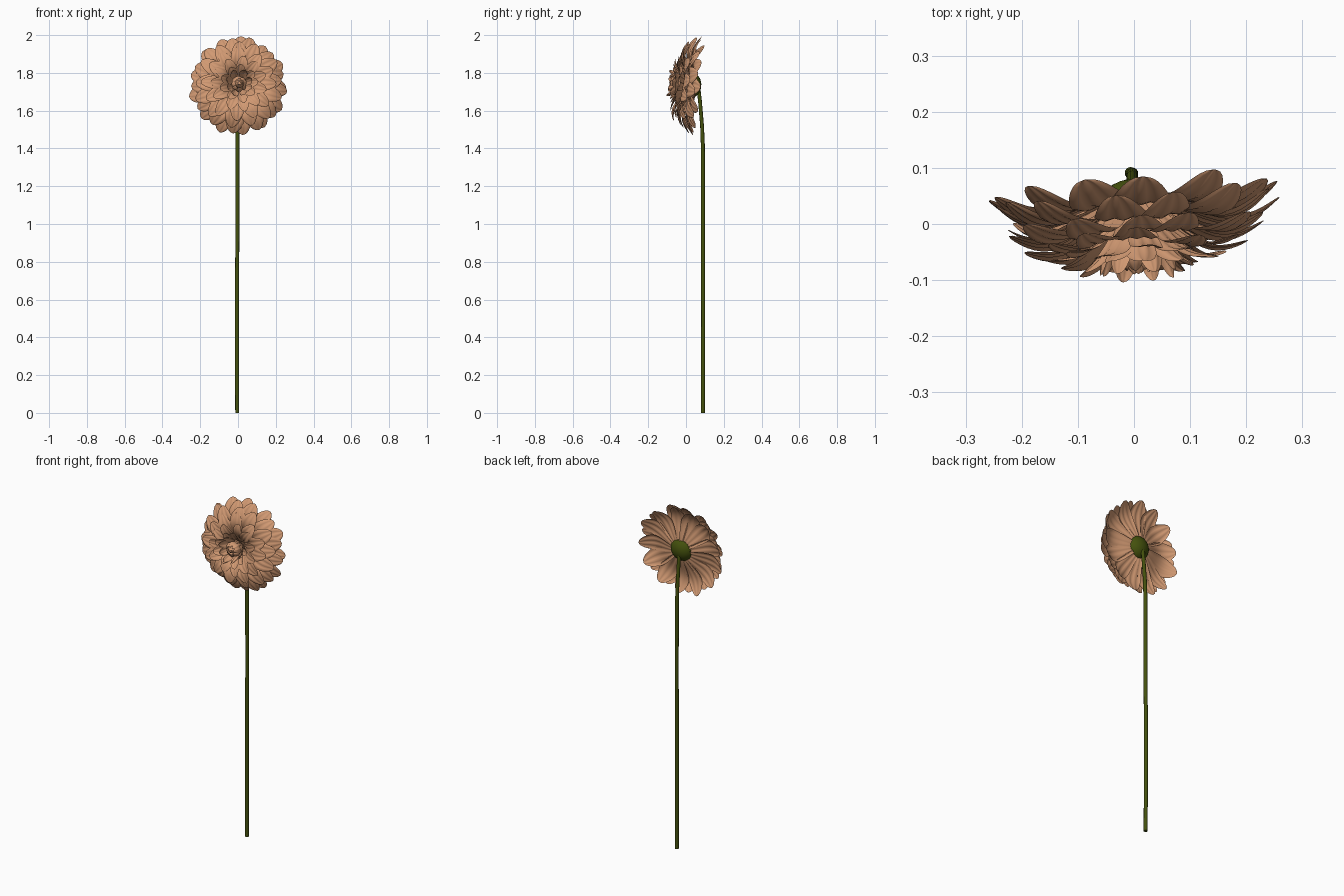
import bpy, bmesh, math, random
from mathutils import Matrix, Vector

if "Cube" in bpy.data.objects:
    bpy.data.objects.remove(bpy.data.objects["Cube"])

random.seed(4)


def material(name, rgb):
    m = bpy.data.materials.new(name)
    m.diffuse_color = (*rgb, 1)
    m.use_nodes = True
    m.node_tree.nodes["Principled BSDF"].inputs["Base Color"].default_value = m.diffuse_color
    return m


PEACH = material("peach petal", (0.64, 0.32, 0.17))
GREEN = material("stem green", (0.058, 0.082, 0.004))

# flower axis is local +Z; it faces -y, tipped slightly upwards
HEAD = (Matrix.Translation((0.003, 0.0, 1.737)) @ Matrix.Rotation(math.radians(3), 4, 'Z')
        @ Matrix.Rotation(math.radians(84), 4, 'X'))


def finish(bm, name, mat, matrix=Matrix()):
    me = bpy.data.meshes.new(name)
    bm.to_mesh(me)
    bm.free()
    me.materials.append(mat)
    for p in me.polygons:
        p.use_smooth = True
    ob = bpy.data.objects.new(name, me)
    ob.matrix_world = matrix
    bpy.context.collection.objects.link(ob)
    return ob


def petal(bm, ang, base, tip, bulge, width, cup, roll):
    """One ridged petal from base to tip, both (radius, height); bulge bows it back at the tip."""
    nt, ns = 14, 12
    (r0, h0), (r1, h1) = base, tip
    dr, dh = r1 - r0, h1 - h0
    length = math.hypot(dr, dh)
    n_r, n_h = -dh / length, dr / length

    def spine(t):
        b = bulge * math.sin(math.pi * max(t, 0) ** 1.45)
        return r0 + dr * t + n_r * b, h0 + dh * t + n_h * b

    rot = Matrix.Rotation(ang, 3, 'Z')
    grid = []
    for i in range(nt + 1):
        t = 1 - (1 - i / nt) ** 1.5          # rows crowd towards the rounded tip
        r, h = spine(t)
        ra, ha = spine(t - 0.01)
        rb, hb = spine(t + 0.01)
        tl = math.hypot(rb - ra, hb - ha)
        nr, nh = -(hb - ha) / tl, (rb - ra) / tl
        swell = 0.35 + 0.65 * math.sin(min(t / 0.66, 1) * math.pi / 2) ** 1.3
        end = math.sqrt(max(0.0, 1 - (max(0, t - 0.60) / 0.40) ** 1.9))
        w = width * 0.5 * max(swell * end, 0.03)
        row = []
        for j in range(ns + 1):
            s = j / ns * 2 - 1
            off = cup * w * s * s + roll * w * s
            off += 0.05 * w * math.cos(s * 3 * math.pi)
            row.append(bm.verts.new(rot @ Vector((r + nr * off, w * s, h + nh * off))))
        grid.append(row)
    for a, b in zip(grid, grid[1:]):
        for j in range(ns):
            bm.faces.new((a[j], b[j], b[j + 1], a[j + 1]))


# petal rings: name, count, base, tip, bulge, width, cup, jitter
RINGS = [
    ("outer_petals", 13, (0.035, -0.050), (0.264, -0.062), 0.036, 0.104, -0.05, 0.009),
    ("second_petals", 13, (0.035, -0.040), (0.260, -0.038), 0.040, 0.098, -0.05, 0.012),
    ("third_petals", 13, (0.035, -0.030), (0.238, 0.000), 0.037, 0.088, 0.00, 0.012),
    ("fourth_petals", 12, (0.032, -0.020), (0.200, 0.036), 0.030, 0.078, 0.06, 0.011),
    ("fifth_petals", 11, (0.030, -0.010), (0.152, 0.060), 0.018, 0.064, 0.15, 0.009),
    ("sixth_petals", 9, (0.028, 0.000), (0.106, 0.078), 0.006, 0.054, 0.30, 0.008),
    ("inner_petals", 8, (0.032, 0.005), (0.074, 0.092), -0.006, 0.042, 0.40, 0.006),
    ("bud_petals", 8, (0.036, 0.010), (0.022, 0.082), -0.014, 0.036, 0.45, 0.005),
    ("bud_centre_petals", 6, (0.022, 0.020), (0.008, 0.088), -0.008, 0.026, 0.45, 0.004),
]
for k, (name, count, base, tip, bulge, width, cup, jit) in enumerate(RINGS):
    bm = bmesh.new()
    for i in range(count):
        ang = math.tau * (i + 0.5 * (k % 2) + random.uniform(-0.13, 0.13)) / count + k * 0.07
        end = (tip[0] + random.uniform(-jit, jit * 0.3), tip[1] + random.uniform(-jit, jit))
        petal(bm, ang, base, end, bulge, width * random.uniform(0.93, 1.07), cup,
              random.uniform(-0.12, 0.2))
    finish(bm, name, PEACH, HEAD)

# core that closes the heart of the flower
bm = bmesh.new()
bmesh.ops.create_uvsphere(bm, u_segments=20, v_segments=12, radius=1,
                          matrix=Matrix.Translation((0, 0, 0.01)) @ Matrix.Diagonal((0.03, 0.03, 0.055, 1)))
finish(bm, "flower_core", PEACH, HEAD)

# green domed receptacle behind the petals (front half removed)
bm = bmesh.new()
bmesh.ops.create_uvsphere(bm, u_segments=32, v_segments=16, radius=1)
bmesh.ops.delete(bm, geom=[v for v in bm.verts if v.co.z > 0.05], context='VERTS')
bmesh.ops.transform(bm, verts=bm.verts,
                    matrix=Matrix.Translation((0, 0, -0.026)) @ Matrix.Diagonal((0.068, 0.068, 0.055, 1)))
finish(bm, "receptacle", GREEN, HEAD)

# stem: straight, then leaning forward into the receptacle
path = [(-0.004, 0.090, 0.0, 0.0105), (-0.006, 0.091, 0.5, 0.0105), (-0.003, 0.090, 1.0, 0.0105),
        (-0.003, 0.089, 1.42, 0.0105), (-0.003, 0.085, 1.52, 0.010), (-0.003, 0.074, 1.65, 0.010),
        (-0.003, 0.064, 1.735, 0.010)]
bm = bmesh.new()
rings = []
for x, y, z, r in path:
    rings.append([bm.verts.new((x + r * math.cos(a), y + r * math.sin(a), z))
                  for a in (math.tau * i / 16 for i in range(16))])
for a, b in zip(rings, rings[1:]):
    for i in range(16):
        j = (i + 1) % 16
        bm.faces.new((a[i], a[j], b[j], b[i]))
bm.faces.new(rings[0][::-1])
bm.faces.new(rings[-1])
stem = finish(bm, "stem", GREEN)
stem.data.polygons[-1].use_smooth = stem.data.polygons[-2].use_smooth = False
